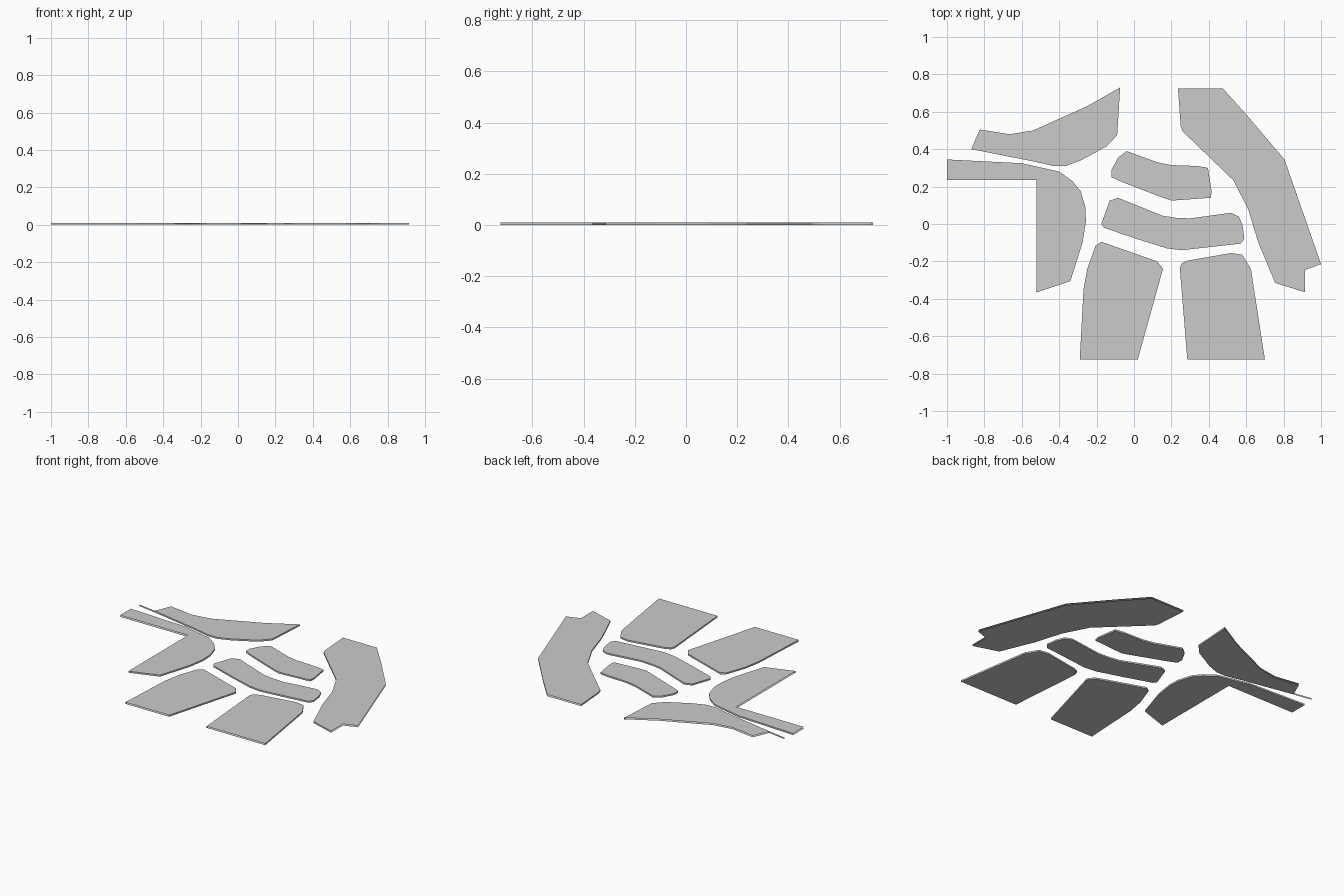
import bpy
import bmesh

if "Cube" in bpy.data.objects:
    bpy.data.objects.remove(bpy.data.objects["Cube"])

T = 0.01  # plate thickness


def plate(name, curve, cut=None, tail=None):
    """Thin plate: flat caps over curve + cut outline, side walls along the curve only.
    Without a cut outline the wall runs all the way round; tail extends the wall past the caps."""
    bm = bmesh.new()
    outline = curve + (cut or [])
    low = [bm.verts.new((x, y, 0)) for x, y in outline]
    top = [bm.verts.new((x, y, T)) for x, y in outline]
    caps = [bm.faces.new(top), bm.faces.new(low)]
    for f, up in zip(caps, (1, -1)):
        f.normal_update()
        if f.normal.z * up < 0:
            f.normal_flip()
    area = sum(a[0] * b[1] - b[0] * a[1]
               for a, b in zip(outline, outline[1:] + outline[:1]))
    n = len(curve)
    pairs = [(i, i + 1) for i in range(n - 1)]
    if cut is None:
        pairs.append((n - 1, 0))
    quads = [(low[i], low[j], top[j], top[i]) for i, j in pairs]
    if tail:
        a, b = (bm.verts.new((*tail, z)) for z in (0, T))
        quads.append((a, low[0], top[0], b))
    for q in quads:
        bm.faces.new(q if area > 0 else q[::-1])
    bmesh.ops.triangulate(bm, faces=caps)
    mesh = bpy.data.meshes.new(name)
    bm.to_mesh(mesh)
    bm.free()
    obj = bpy.data.objects.new(name, mesh)
    bpy.context.collection.objects.link(obj)
    return obj


# Upper left plate, with its thin loose wall
plate("upper_left_plate",
      [(-.87, .40), (-.54, .335), (-.43, .31), (-.365, .31), (-.285, .34),
       (-.146, .415), (-.09, .475), (-.074, .73)],
      [(-.25, .63), (-.54, .50), (-.665, .48), (-.825, .505)],
      tail=(-.99, .42))

# Left hooked plate
plate("left_hook_plate",
      [(-1, .345), (-.60, .325), (-.40, .28), (-.33, .23), (-.285, .175),
       (-.26, .09), (-.257, .015), (-.275, -.10), (-.34, -.305), (-.52, -.365)],
      [(-.52, .235), (-1, .235)])

# Right sweeping plate
plate("right_plate",
      [(.235, .725), (.25, .52), (.26, .495), (.53, .235), (.61, .08),
       (.665, -.10), (.755, -.315), (.915, -.365)],
      [(.915, -.245), (1, -.215), (.805, .345), (.605, .58), (.475, .725)])

# Two curved central bands
plate("upper_band",
      [(-.04, .39), (.125, .33), (.20, .315), (.34, .31), (.395, .30),
       (.415, .175), (.41, .14), (.20, .125), (.155, .14), (-.065, .225),
       (-.12, .25), (-.12, .29), (-.085, .355)])
plate("lower_band",
      [(-.085, .14), (.015, .10), (.15, .045), (.225, .033), (.30, .03),
       (.52, .06), (.56, .04), (.58, -.005), (.59, -.08), (.57, -.105),
       (.255, -.14), (.175, -.13), (.015, -.08), (-.16, -.02), (-.175, 0), (-.13, .125)])

# Two lower plates, open along the straight bottom edge
plate("lower_left_plate",
      [(-.29, -.725), (-.27, -.35), (-.25, -.24), (-.205, -.115), (-.175, -.095),
       (.125, -.20), (.155, -.24), (.02, -.725)], [])
plate("lower_right_plate",
      [(.285, -.725), (.245, -.235), (.255, -.21), (.29, -.195), (.52, -.155),
       (.58, -.165), (.625, -.24), (.70, -.725)], [])
